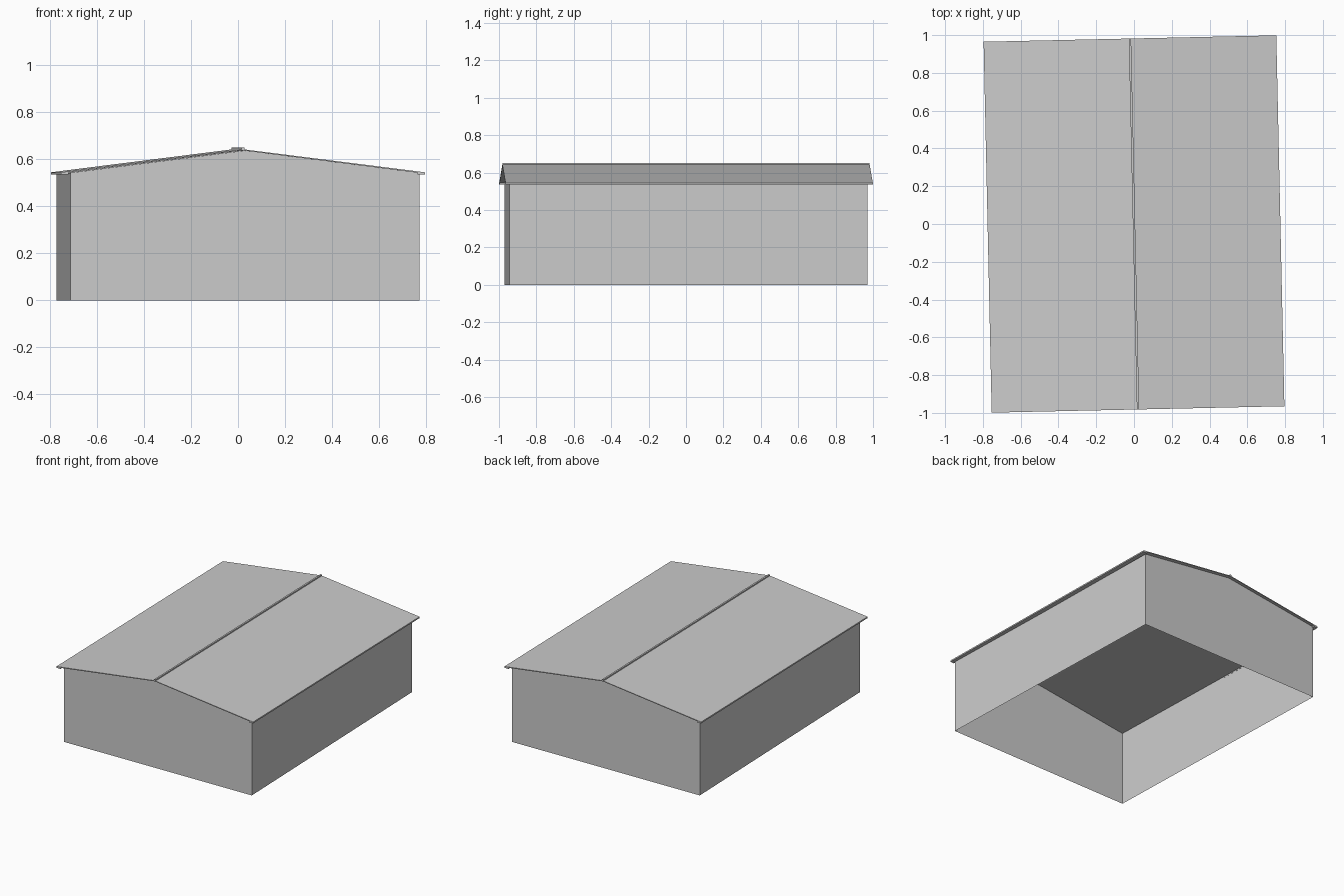
import bpy, math
from mathutils import Vector, Matrix

cube = bpy.data.objects.get("Cube")
if cube:
    bpy.data.objects.remove(cube, do_unlink=True)

grey = bpy.data.materials.new("plain_grey")
grey.use_nodes = True
colour = (0.6, 0.6, 0.6, 1)
grey.diffuse_color = colour
grey.node_tree.nodes["Principled BSDF"].inputs["Base Color"].default_value = colour

TURN = Matrix.Rotation(math.radians(1.25), 4, 'Z')
EAVE, RIDGE = 0.543, 0.638


def add_mesh(name, verts, faces):
    mesh = bpy.data.meshes.new(name)
    mesh.from_pydata(verts, [], faces)
    mesh.materials.append(grey)
    obj = bpy.data.objects.new(name, mesh)
    bpy.context.collection.objects.link(obj)
    return obj


def extrude_profile(name, profile, half_length):
    """Closed x-z profile run along y, turned with the building."""
    n = len(profile)
    verts = [TURN @ Vector((x, y, z))
             for y in (-half_length, half_length) for x, z in profile]
    faces = [(i, i + n, (i + 1) % n + n, (i + 1) % n) for i in range(n)]
    faces += [tuple(range(n)), tuple(reversed(range(n, 2 * n)))]
    return add_mesh(name, verts, faces)


# Four slightly skewed wall corners, going round from front left in plan
corners = [Vector((-0.713, -0.97, 0)), Vector((0.772, -0.945, 0))]
corners += [-c for c in corners]
up = Vector((0, 0, EAVE))

# Thin walls, open below: gables at the ends, plain rectangles at the sides
for i, name in enumerate(("front_wall", "left_wall", "back_wall", "right_wall")):
    a, b = corners[i], corners[(i + 1) % 4]
    outline = [a, b, b + up, a + up]
    if i % 2 == 0:
        outline.insert(3, (a + b) / 2 + Vector((0, 0, RIDGE)))
    add_mesh(name, outline, [tuple(range(len(outline)))])

# Thin pitched roof with a small boxed eave on each side
half = [(0.775, 0.545), (0.775, 0.535), (0.743, 0.535), (0.743, EAVE)]
mirrored = [(-x, z) for x, z in reversed(half)]
extrude_profile("roof", [(0, 0.643)] + half + [(0, RIDGE)] + mirrored, 0.982)

# Narrow strip along the ridge
extrude_profile("ridge_cap", [(-0.006, 0.641), (0.006, 0.641),
                              (0.006, 0.651), (-0.006, 0.651)], 0.982)
